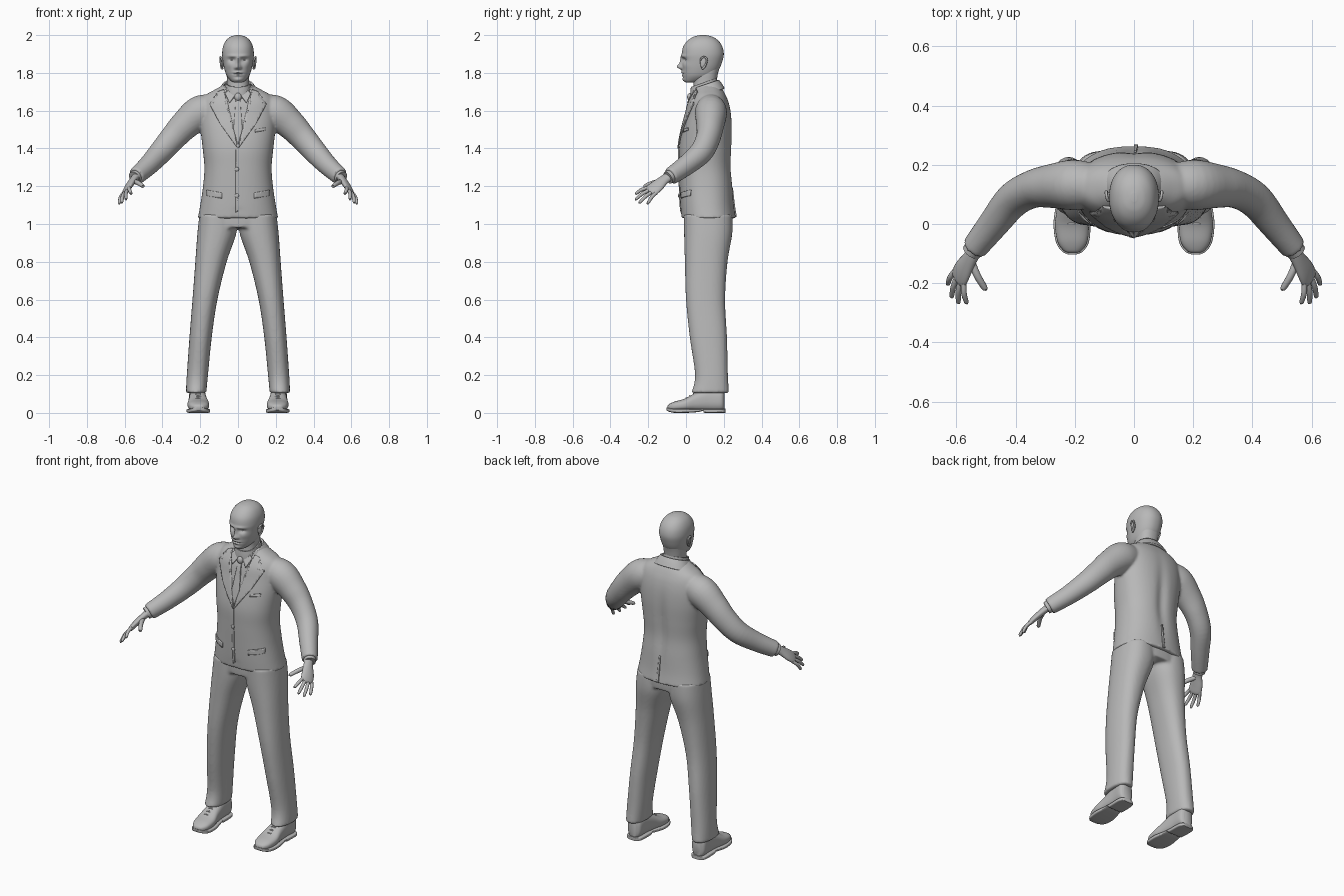
import bpy, bmesh, math
from math import cos, sin, tau, exp
from mathutils import Vector
from mathutils.bvhtree import BVHTree

if "Cube" in bpy.data.objects:
    bpy.data.objects.remove(bpy.data.objects["Cube"])

GREY = (0.48, 0.48, 0.48, 1)
grey = bpy.data.materials.new("plain_grey")
grey.use_nodes = True
grey.diffuse_color = GREY
grey.node_tree.nodes["Principled BSDF"].inputs["Base Color"].default_value = GREY


def spline(keys, n):
    """Catmull-Rom samples through tuples of any length."""
    out = []
    for i in range(len(keys) - 1):
        a, b, c, d = (keys[max(0, min(len(keys) - 1, i + j))] for j in (-1, 0, 1, 2))
        for k in range(n):
            t = k / n
            out.append([q + t / 2 * (r - p + t * (2 * p - 5 * q + 4 * r - s + t * (3 * (q - r) + s - p)))
                        for p, q, r, s in zip(a, b, c, d)])
    return out + [list(keys[-1])]


def skin(bm, rings, cap=True):
    rows = [[bm.verts.new(p) for p in ring] for ring in rings]
    m = len(rows[0])
    for a, b in zip(rows, rows[1:]):
        for j in range(m):
            bm.faces.new((a[j], a[(j + 1) % m], b[(j + 1) % m], b[j]))
    if cap:
        bm.faces.new(rows[0])
        bm.faces.new(rows[-1])


def loft(bm, keys, n=6, seg=48, power=2.3, axis="z", side=1, tweak=None, cap=True):
    """Keys are (level, centre x, half width, low, high) of rounded rings."""
    rings = []
    for level, cx, hw, lo, hi in spline(keys, n):
        ring = []
        for j in range(seg):
            c, s = cos(tau * j / seg), sin(tau * j / seg)
            u = math.copysign(abs(c) ** (2 / power), c) * hw + cx
            v = math.copysign(abs(s) ** (2 / power), s) * (hi - lo) / 2 + (hi + lo) / 2
            p = Vector((u * side, v, level) if axis == "z" else (u * side, level, v))
            ring.append(tweak(p) if tweak else p)
        rings.append(ring)
    skin(bm, rings, cap)


def tube(bm, keys, ref=(0, 0, 1), n=5, seg=16, side=1):
    """Keys are (x, y, z, radius along ref, radius across)."""
    pts = spline(keys, n)
    rings = []
    for i, (x, y, z, ra, rb) in enumerate(pts):
        t = (Vector(pts[min(i + 1, len(pts) - 1)][:3]) - Vector(pts[max(i - 1, 0)][:3])).normalized()
        u = Vector(ref)
        u = (u - t * u.dot(t)).normalized()
        v = t.cross(u)
        ring = [Vector((x, y, z)) + u * ra * cos(tau * j / seg) + v * rb * sin(tau * j / seg) for j in range(seg)]
        rings.append([Vector((p.x * side, p.y, p.z)) for p in ring])
    skin(bm, rings)


def finish(name, bm, mirror=False, voxel=0, thick=0):
    bmesh.ops.recalc_face_normals(bm, faces=bm.faces[:])
    me = bpy.data.meshes.new(name)
    bm.to_mesh(me)
    bm.free()
    ob = bpy.data.objects.new(name, me)
    bpy.context.scene.collection.objects.link(ob)
    me.materials.append(grey)
    bpy.ops.object.select_all(action="DESELECT")
    ob.select_set(True)
    bpy.context.view_layer.objects.active = ob
    bpy.ops.object.shade_smooth_by_angle(angle=0.8)
    if voxel:
        m = ob.modifiers.new("merge", "REMESH")
        m.mode, m.voxel_size, m.use_smooth_shade = "VOXEL", voxel, True
        m = ob.modifiers.new("soften", "SMOOTH")
        m.factor, m.iterations = 0.5, 5
    if thick:
        m = ob.modifiers.new("thickness", "SOLIDIFY")
        m.thickness, m.offset = thick, 0
    if mirror:
        ob.modifiers.new("mirror", "MIRROR")
    return ob


def ball(bm, centre, size):
    made = bmesh.ops.create_uvsphere(bm, u_segments=20, v_segments=12, radius=1)["verts"]
    for v in made:
        v.co = Vector([c + s * k for c, s, k in zip(centre, size, v.co)])


# Jacket: body and both sleeves merged into one cloth surface
def cloth(p):
    if p.y > 0.1:
        p.y -= 0.014 * exp(-(p.x / 0.03) ** 2 - ((p.z - 1.35) / 0.2) ** 2)
    elif p.z < 1.08:
        p.z += 0.035 * exp(-(p.x / 0.025) ** 2)
    return p


bm = bmesh.new()
loft(bm, [(1.03, 0, .213, -.025, .265), (1.1, 0, .2, -.03, .255), (1.2, 0, .185, -.034, .248),
          (1.3, 0, .178, -.037, .24), (1.4, 0, .187, -.037, .243), (1.5, 0, .198, -.02, .245),
          (1.58, 0, .2, 0, .24), (1.64, 0, .195, .015, .228), (1.68, 0, .175, .035, .212),
          (1.71, 0, .125, .05, .195), (1.735, 0, .08, .06, .175)], seg=96, tweak=cloth)
for s in (1, -1):
    tube(bm, [(.12, .13, 1.61, .075, .07), (.2, .132, 1.59, .09, .085), (.28, .128, 1.525, .079, .074),
              (.345, .117, 1.455, .07, .064), (.41, .08, 1.38, .063, .06), (.475, .0, 1.31, .054, .052),
              (.54, -.082, 1.252, .047, .044)], seg=32, side=s)
jacket = finish("jacket", bm, voxel=0.0075)
bpy.context.view_layer.update()
bvh = BVHTree.FromObject(jacket, bpy.context.evaluated_depsgraph_get())


def plate(name, outline, lift=.003, thick=.008, mirror=False, face=1):
    """A thin piece of cloth laid on the jacket front (face 1) or back (face -1)."""
    bm = bmesh.new()
    bm.faces.new([bm.verts.new((x, 0, z)) for x, z in outline])
    bmesh.ops.triangulate(bm, faces=bm.faces[:])
    for axis in (0, 2):
        values = [v.co[axis] for v in bm.verts]
        at, no = min(values) + .012, Vector((axis == 0, 0, axis == 2))
        while at < max(values):
            bmesh.ops.bisect_plane(bm, geom=bm.verts[:] + bm.edges[:] + bm.faces[:], plane_co=no * at, plane_no=no)
            at += .012
    lost = []
    for v in bm.verts:
        hit = bvh.ray_cast(Vector((v.co.x, -face, v.co.z)), Vector((0, face, 0)))[0]
        if hit:
            v.co.y = hit.y - face * lift
        else:
            lost.append(v)
    bmesh.ops.delete(bm, geom=lost, context="VERTS")
    return finish(name, bm, mirror=mirror, thick=thick)


# Lapels, shirt collar wings, tie, front edge, pockets and back vent
plate("lapels", [(.075, 1.71), (.07, 1.655), (.008, 1.43), (.002, 1.40), (.095, 1.53), (.15, 1.635),
                 (.113, 1.645), (.128, 1.668), (.105, 1.70)], lift=.005, mirror=True)
plate("shirt_collar_wings", [(.008, 1.69), (.045, 1.64), (.068, 1.69), (.045, 1.715)], lift=.007, mirror=True)
plate("tie", [(-.011, 1.66), (-.024, 1.50), (0, 1.42), (.024, 1.50), (.011, 1.66)], lift=.003)
plate("front_edge", [(-.012, 1.41), (-.012, 1.06), (0, 1.07), (0, 1.41)], thick=.005, lift=.002)
plate("pocket_flaps", [(.085, 1.165), (.165, 1.18), (.165, 1.15), (.085, 1.135)], thick=.006, mirror=True)
plate("breast_pocket", [(.09, 1.50), (.145, 1.51), (.145, 1.495), (.09, 1.485)], thick=.004)
plate("back_vent", [(0, 1.19), (0, 1.036), (.014, 1.036), (.008, 1.19)], thick=.007, face=-1)

bm = bmesh.new()
ball(bm, (0, .022, 1.672), (.019, .016, .022))
finish("tie_knot", bm)

bm = bmesh.new()
for z in (1.29, 1.15):
    hit = bvh.ray_cast(Vector((-.006, -1, z)), Vector((0, 1, 0)))[0]
    ball(bm, (-.006, hit.y - .005, z), (.011, .005, .011))
finish("jacket_buttons", bm)


# Collars rise towards the back of the neck
def rise(p):
    return Vector((p.x, p.y, p.z + .35 * (p.y - .1)))


bm = bmesh.new()
loft(bm, [(1.68, 0, .11, .02, .2), (1.71, 0, .092, .03, .185), (1.735, 0, .076, .04, .17)], tweak=rise, cap=False)
bmesh.ops.delete(bm, geom=[v for v in bm.verts if v.co.y < .055], context="VERTS")
finish("jacket_collar", bm, thick=.012)
bm = bmesh.new()
loft(bm, [(1.69, 0, .07, .025, .168), (1.725, 0, .066, .027, .164), (1.75, 0, .062, .03, .16)], tweak=rise, cap=False)
finish("shirt_collar", bm, thick=.008)

# Trousers: hips and both legs merged
bm = bmesh.new()
loft(bm, [(.98, 0, .2, -.008, .242), (1.04, 0, .198, -.01, .245), (1.1, 0, .18, 0, .23)])
for s in (1, -1):
    loft(bm, [(.105, .222, .054, .028, .228), (.2, .215, .056, .048, .222), (.4, .198, .059, .02, .217),
              (.6, .175, .066, 0, .207), (.8, .143, .083, -.006, .22), (.95, .112, .103, -.01, .245),
              (1.05, .104, .1, -.01, .245)], side=s)
finish("trousers", bm, voxel=0.008)

# Shoes with soles and laces
bm = bmesh.new()
loft(bm, [(-.098, .208, .012, .02, .035), (-.09, .208, .03, .014, .046), (-.06, .208, .05, .01, .06),
          (-.005, .21, .057, .01, .076), (.05, .212, .049, .01, .106), (.12, .214, .044, .01, .135),
          (.185, .216, .044, .01, .135), (.203, .216, .025, .015, .125)], axis="y", power=2.5)
finish("shoes", bm, mirror=True)
bm = bmesh.new()
loft(bm, [(-.103, .208, .014, .014, .03), (-.092, .208, .036, .007, .026), (-.06, .208, .056, 0, .022),
          (0, .21, .062, 0, .022), (.06, .213, .052, .004, .022), (.09, .214, .049, .01, .022),
          (.1, .214, .049, 0, .022), (.185, .216, .048, 0, .022), (.208, .216, .028, 0, .022)], axis="y", power=5)
finish("shoe_soles", bm, mirror=True)
bm = bmesh.new()
for y, z in ((.0, .077), (.02, .088), (.04, .1)):
    tube(bm, [(.186, y, z - .008, .003, .003), (.211, y, z + .002, .004, .004), (.236, y, z - .008, .003, .003)], seg=8)
finish("shoe_laces", bm, mirror=True)

# Hands and shirt cuffs
SPREAD = Vector((.5, .72, -.45))
bm = bmesh.new()
tube(bm, [(.525, -.065, 1.265, .028, .023), (.552, -.113, 1.236, .028, .019), (.578, -.155, 1.2, .038, .017),
          (.592, -.185, 1.175, .037, .013), (.597, -.194, 1.167, .022, .006)], ref=SPREAD, seg=24)
tips = [(.566, -.268, 1.16), (.594, -.268, 1.13), (.617, -.248, 1.112), (.63, -.204, 1.108)]
fingers = [(Vector((.59, -.18, 1.178)) + SPREAD * (.02 * i - .03), Vector(t), .0095) for i, t in enumerate(tips)]
fingers.append((Vector((.55, -.125, 1.225)), Vector((.502, -.222, 1.2)), .0125))
for base, tip, r in fingers:
    middle = (base + tip) / 2 + Vector((.004, 0, .006))
    tube(bm, [(*base, r, r), (*middle, r, r), (*base.lerp(tip, .94), r * .8, r * .8), (*tip, r * .3, r * .3)],
         ref=SPREAD, seg=12)
finish("hands", bm, mirror=True)
bm = bmesh.new()
tube(bm, [(.525, -.062, 1.266, .037, .035), (.549, -.095, 1.245, .035, .033)], seg=24)
finish("shirt_cuffs", bm, mirror=True)

# Head: rings with soft bumps and hollows (depth, x, z, spread x, spread z) for the face
FACE = [(-.024, 0, 1.832, .013, .013), (-.013, 0, 1.858, .009, .026), (.013, .032, 1.869, .018, .011),
        (-.006, .028, 1.889, .028, .008), (-.007, 0, 1.803, .024, .006), (.005, 0, 1.795, .024, .003),
        (-.006, 0, 1.787, .02, .006), (-.007, 0, 1.764, .022, .011), (-.008, .013, 1.827, .007, .008),
        (-.004, .046, 1.84, .018, .016)]


def face(p):
    if p.y < .06:
        p.y += sum(d * exp(-((abs(p.x) - x) / sx) ** 2 - ((p.z - z) / sz) ** 2) for d, x, z, sx, sz in FACE)
    return p


bm = bmesh.new()
loft(bm, [(1.75, 0, .024, -.002, .05), (1.76, 0, .04, -.01, .1), (1.785, 0, .06, -.016, .15),
          (1.82, 0, .072, -.02, .176), (1.86, 0, .08, -.02, .192), (1.9, 0, .084, -.022, .2),
          (1.94, 0, .079, -.014, .192), (1.972, 0, .063, .01, .17), (1.992, 0, .038, .042, .138),
          (2.0, 0, .01, .075, .105)], n=10, seg=96, power=2.2, tweak=face)
finish("head", bm)
bm = bmesh.new()
loft(bm, [(1.66, 0, .066, .035, .165), (1.74, 0, .058, .04, .162), (1.79, 0, .06, .04, .168), (1.83, 0, .06, .05, .178)])
finish("neck", bm)
bm = bmesh.new()
ball(bm, (.031, .008, 1.868), (.012, .011, .009))
finish("eyes", bm, mirror=True)

# Ears with a raised rim
bm = bmesh.new()
ball(bm, (.083, .092, 1.852), (.008, .017, .03))
tube(bm, [(.08, .078, 1.858, .004, .004), (.088, .08, 1.876, .005, .005), (.093, .096, 1.884, .005, .005),
          (.094, .11, 1.872, .005, .005), (.091, .106, 1.848, .005, .005), (.086, .092, 1.826, .006, .006),
          (.08, .085, 1.822, .004, .004)], ref=(1, 0, 0), seg=10)
finish("ears", bm, mirror=True)
